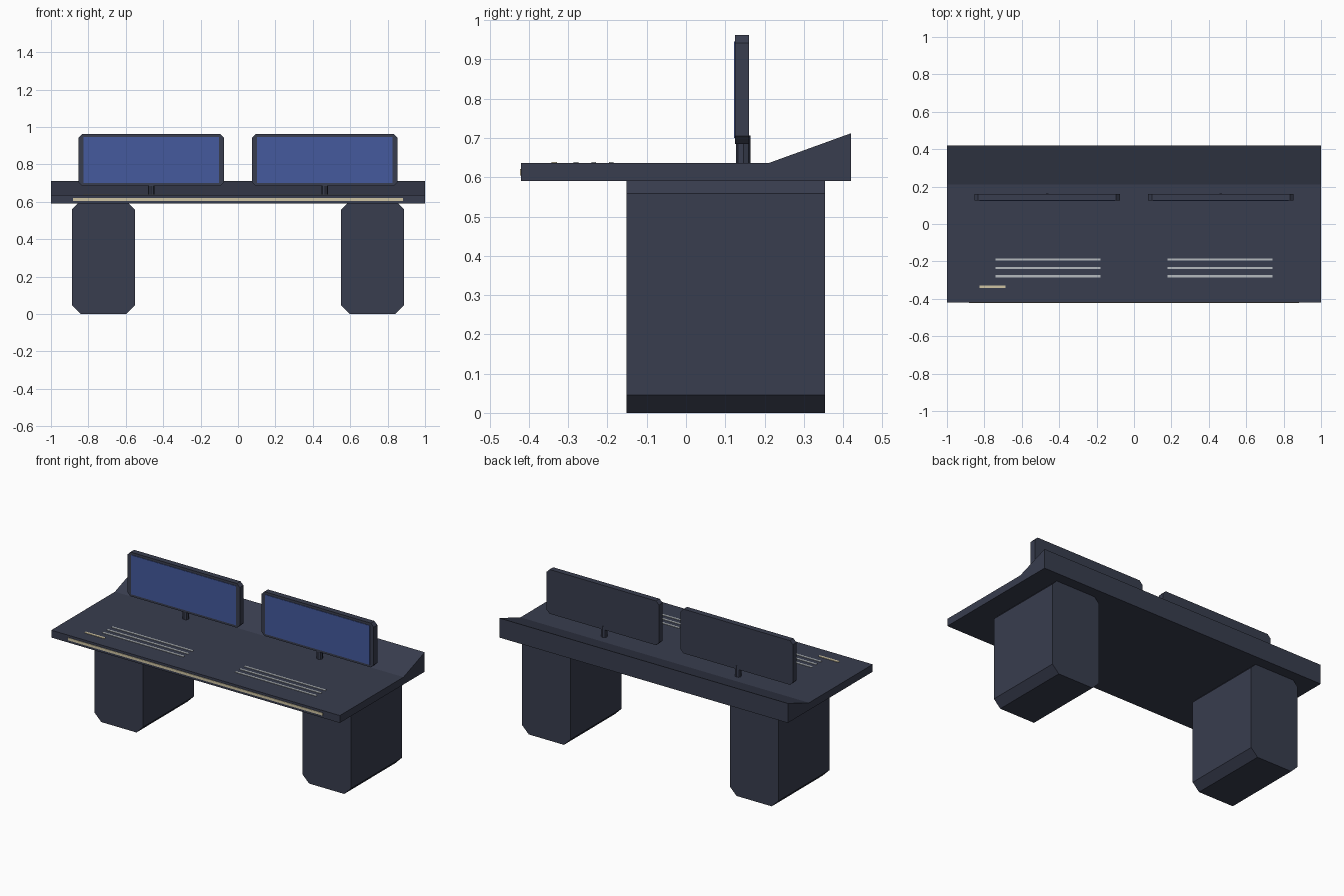
import bpy
import bmesh

if "Cube" in bpy.data.objects:
    bpy.data.objects.remove(bpy.data.objects["Cube"], do_unlink=True)


def material(name, rgb):
    m = bpy.data.materials.new(name)
    m.use_nodes = True
    m.diffuse_color = (*rgb, 1)
    m.node_tree.nodes["Principled BSDF"].inputs["Base Color"].default_value = (*rgb, 1)
    return m


slate = material("slate grey", (0.040, 0.047, 0.077))
blue = material("screen blue", (0.058, 0.102, 0.340))
cream = material("cream light", (0.63, 0.56, 0.37))
pale = material("pale grey", (0.47, 0.50, 0.52))


def prism(name, profile, place, lo, hi, mat):
    """Extrude a 2D profile; place(u, v, d) gives the 3D position."""
    bm = bmesh.new()
    near = [bm.verts.new(place(u, v, lo)) for u, v in profile]
    far = [bm.verts.new(place(u, v, hi)) for u, v in profile]
    bm.faces.new(near)
    bm.faces.new(far[::-1])
    n = len(profile)
    for i in range(n):
        j = (i + 1) % n
        bm.faces.new((near[j], near[i], far[i], far[j]))
    bmesh.ops.recalc_face_normals(bm, faces=bm.faces)
    mesh = bpy.data.meshes.new(name)
    bm.to_mesh(mesh)
    bm.free()
    mesh.materials.append(mat)
    ob = bpy.data.objects.new(name, mesh)
    bpy.context.collection.objects.link(ob)
    return ob


def along_x(u, v, d):
    return (d, u, v)


def along_y(u, v, d):
    return (u, d, v)


def chamfered(x0, x1, z0, z1, c):
    return [(x0 + c, z0), (x1 - c, z0), (x1, z0 + c), (x1, z1 - c),
            (x1 - c, z1), (x0 + c, z1), (x0, z1 - c), (x0, z0 + c)]


def box(name, x0, x1, y0, y1, z0, z1, mat):
    rect = [(x0, z0), (x1, z0), (x1, z1), (x0, z1)]
    return prism(name, rect, along_y, y0, y1, mat)


# Desk slab with the raised wedge at the back
prism("desk_top", [(-0.42, 0.59), (0.42, 0.59), (0.42, 0.712), (0.21, 0.636), (-0.42, 0.636)],
      along_x, -1, 1, slate)

# Light strip on the front edge
box("front_light_strip", -0.882, 0.882, -0.423, -0.419, 0.605, 0.621, cream)

for side, s in (("left", 1), ("right", -1)):
    # Pedestal leg with chamfered long edges
    prism(side + "_leg", chamfered(s * 0.72 - 0.168, s * 0.72 + 0.168, 0, 0.605, 0.046),
          along_y, -0.151, 0.354, slate)

    # Monitor casing, screen and stand
    cx = s * 0.464
    prism(side + "_monitor", chamfered(cx - 0.389, cx + 0.389, 0.685, 0.962, 0.02),
          along_y, 0.125, 0.161, slate)
    box(side + "_screen", cx - 0.363, cx + 0.363, 0.122, 0.126, 0.70, 0.946, blue)
    bpy.ops.mesh.primitive_cylinder_add(vertices=8, radius=0.0185, depth=0.08,
                                        location=(cx, 0.146, 0.666))
    stand = bpy.context.object
    stand.name = side + "_monitor_stand"
    stand.data.materials.append(slate)

    # Three keyboard lines on the desk
    for i in range(3):
        y = -0.19 - 0.045 * i
        box(f"{side}_key_line_{i + 1}", s * 0.46 - 0.281, s * 0.46 + 0.281,
            y - 0.006, y + 0.006, 0.634, 0.639, pale)

# Small indicator near the front right corner
box("desk_indicator", -0.825, -0.687, -0.343, -0.328, 0.634, 0.639, cream)
